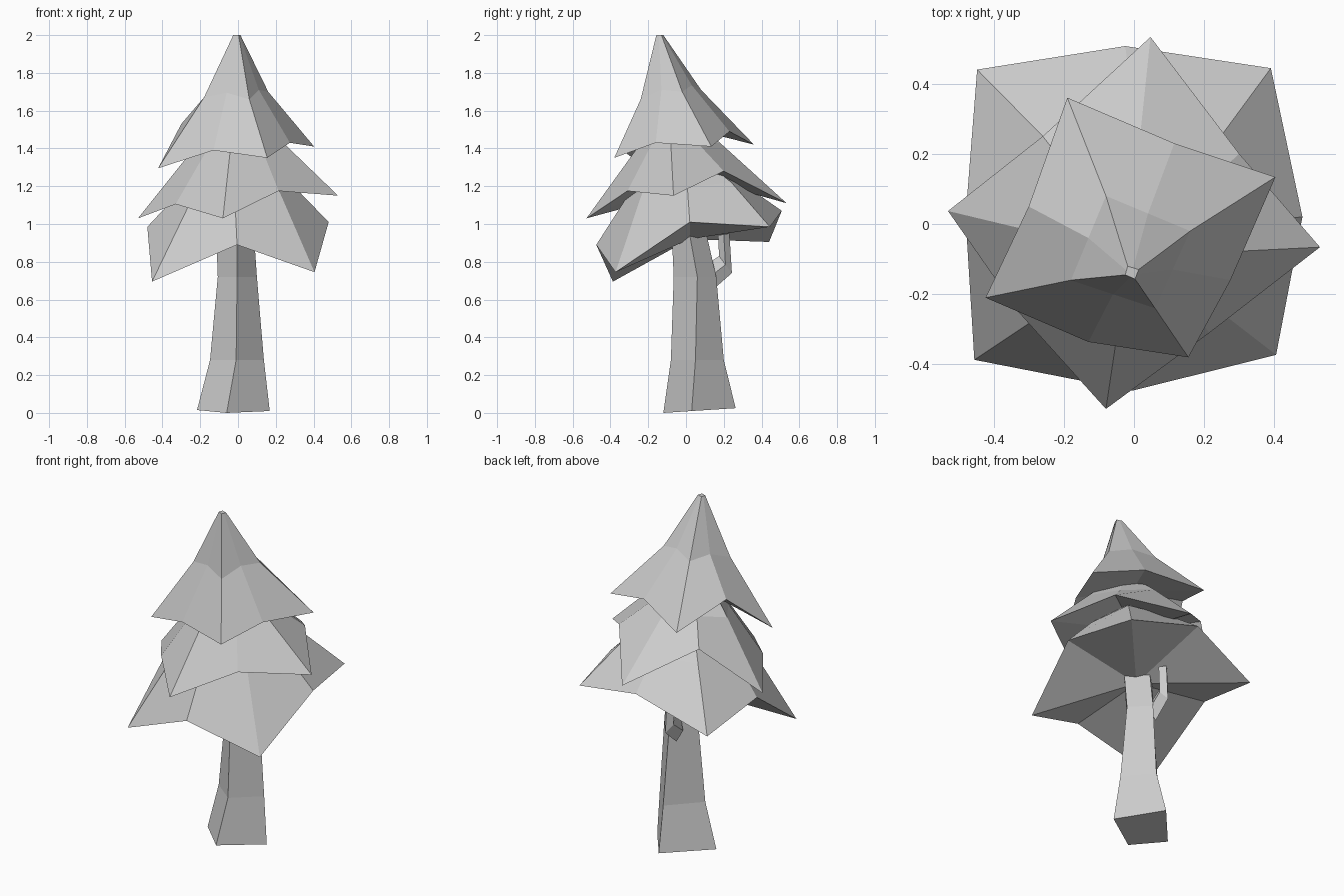
import bpy
import bmesh
from mathutils import Vector

old = bpy.data.objects.get("Cube")
if old:
    bpy.data.objects.remove(old, do_unlink=True)

# One plain grey for the whole tree
grey = bpy.data.materials.new("light_grey")
grey.use_nodes = True
colour = (0.6, 0.6, 0.6, 1.0)
grey.diffuse_color = colour
grey.node_tree.nodes["Principled BSDF"].inputs["Base Color"].default_value = colour


def loft(name, rings, hub=None):
    """Skin stacked rings of equal size; close the bottom flat or to a hub point."""
    bm = bmesh.new()
    loops = [[bm.verts.new(p) for p in ring] for ring in rings]
    count = len(loops[0])
    for low, high in zip(loops, loops[1:]):
        for i in range(count):
            j = (i + 1) % count
            bm.faces.new((low[i], low[j], high[j], high[i]))
    bm.faces.new(loops[-1])
    if hub is None:
        bm.faces.new(loops[0][::-1])
    else:
        centre = bm.verts.new(hub)
        for i in range(count):
            bm.faces.new((loops[0][(i + 1) % count], loops[0][i], centre))
    bmesh.ops.recalc_face_normals(bm, faces=bm.faces)
    mesh = bpy.data.meshes.new(name)
    bm.to_mesh(mesh)
    bm.free()
    mesh.materials.append(grey)
    obj = bpy.data.objects.new(name, mesh)
    bpy.context.collection.objects.link(obj)


def with_midpoints(corners, bulge=1.0, lift=0.0):
    """Turn four ridge points into eight by adding a point on every side."""
    corners = [Vector(c) for c in corners]
    middle = sum(corners, Vector()) / len(corners)
    ring = []
    for a, b in zip(corners, corners[1:] + corners[:1]):
        side = (a + b) / 2
        out = middle + (side - middle) * bulge
        ring += [a, Vector((out.x, out.y, side.z + lift))]
    return ring


def small_cap(x, y, z, radius):
    """Tiny tip, turned so that its first corner lies on the left."""
    return [(x - radius, y, z), (x, y - radius, z), (x + radius, y, z), (x, y + radius, z)]


# Lower foliage: drooping corners, raised side points
rim = [(-.455, -.387, .695), (-.005, -.475, .89), (.405, -.373, .745), (.48, .02, 1.01),
       (.39, .444, .985), (-.025, .507, 1.07), (-.447, .44, .905), (-.48, .02, .985)]
shoulder = [(-.25, -.25, 1.12), (.22, -.23, 1.17), (.24, .24, 1.22), (-.24, .23, 1.2)]
tip = [(-.05, -.08, 1.4), (.05, -.08, 1.4), (.05, .02, 1.4), (-.05, .02, 1.4)]
loft("lower_foliage",
     [rim, with_midpoints(shoulder, 1.3), with_midpoints(tip)], (0, .02, .92))

# Middle foliage: turned an eighth of a circle
rim = [(-.53, .037, 1.03), (-.33, -.25, 1.105), (-.08, -.527, 1.03), (.215, -.31, 1.175),
       (.53, -.066, 1.15), (.3, .2, 1.28), (.047, .533, 1.11), (-.26, .25, 1.3)]
shoulder = [(-.25, -.03, 1.38), (-.04, -.26, 1.4), (.25, -.08, 1.42), (.01, .18, 1.43)]
loft("middle_foliage",
     [rim, with_midpoints(shoulder, 1.15), with_midpoints(small_cap(0, -.08, 1.6, .06))],
     (0, 0, 1.26))

# Upper foliage with the narrow crown
rim = [(-.423, -.21, 1.295), (-.13, -.336, 1.39), (.155, -.38, 1.35), (.275, -.16, 1.43),
       (.403, .134, 1.41), (.115, .23, 1.49), (-.19, .36, 1.42), (-.3, .05, 1.53)]
shoulder = [(-.18, -.16, 1.67), (.06, -.24, 1.66), (.16, -.02, 1.7), (-.08, .08, 1.71)]
crown = [(-.025, -.145, 2), (.003, -.157, 2), (.013, -.13, 2), (-.018, -.12, 2)]
loft("upper_foliage",
     [rim, with_midpoints(shoulder, 1.0, .03), with_midpoints(crown)], (-.01, -.03, 1.52))

# Four-sided trunk: front, right, back and left edges, from the flared foot up
trunk = [
    [(-.06, -.12, 0), (.168, .03, .01), (-.005, .263, .025), (-.217, .025, .015)],
    [(-.01, -.08, .28), (.137, .05, .28), (.01, .2, .28), (-.148, .03, .28)],
    [(-.005, -.065, .72), (.1, .06, .72), (0, .16, .72), (-.107, .035, .72)],
    [(-.005, -.075, .94), (.085, .02, .94), (-.02, .11, .94), (-.115, .02, .94)],
]
loft("trunk", trunk)

# Small bent twig on the back of the trunk
path = [((.1, .78), (.14, .65)), ((.175, .83), (.243, .74)), ((.17, .94), (.23, .95))]
twig = []
for (inner_y, inner_z), (outer_y, outer_z) in path:
    mid_y, mid_z = (inner_y + outer_y) / 2, (inner_z + outer_z) / 2
    twig.append([(-.035, inner_y, inner_z), (-.005, mid_y, mid_z),
                 (-.035, outer_y, outer_z), (-.065, mid_y, mid_z)])
loft("twig", twig)
